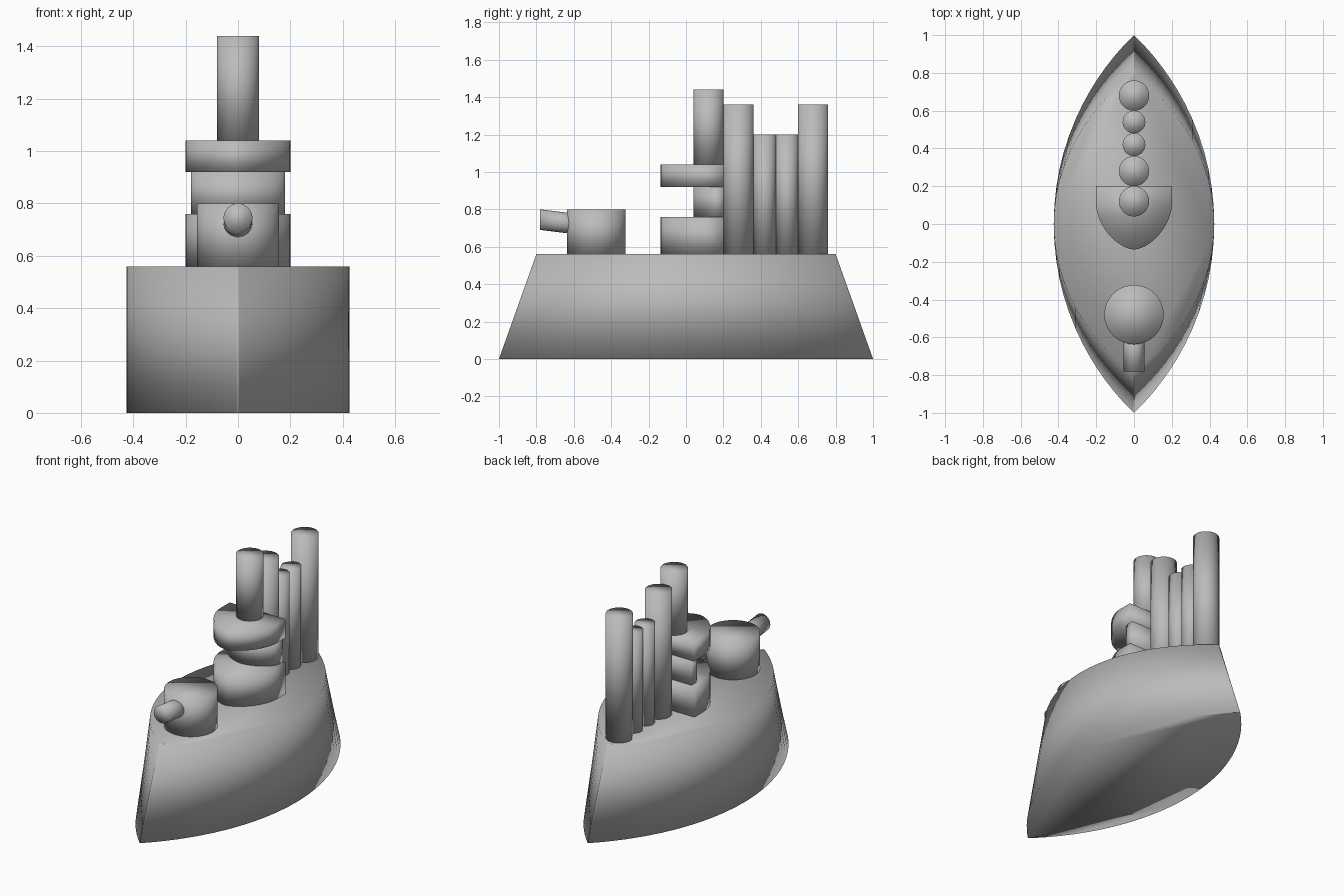
import bpy, bmesh
from math import sin, cos, pi, sqrt

cube = bpy.data.objects.get("Cube")
if cube:
    bpy.data.objects.remove(cube, do_unlink=True)

grey = bpy.data.materials.new("ship_grey")
grey.use_nodes = True
colour = (0.5, 0.5, 0.5, 1)
grey.diffuse_color = colour
grey.node_tree.nodes["Principled BSDF"].inputs["Base Color"].default_value = colour


def loft(name, ring_a, ring_b):
    """Closed, smooth-shaded solid between two matching rings of points."""
    bm = bmesh.new()
    a = [bm.verts.new(p) for p in ring_a]
    b = [bm.verts.new(p) for p in ring_b]
    bm.faces.new(a)
    bm.faces.new(b)
    for i in range(len(a)):
        j = (i + 1) % len(a)
        bm.faces.new((a[i], a[j], b[j], b[i]))
    bmesh.ops.recalc_face_normals(bm, faces=bm.faces)
    mesh = bpy.data.meshes.new(name)
    bm.to_mesh(mesh)
    bm.free()
    mesh.shade_smooth()
    mesh.materials.append(grey)
    obj = bpy.data.objects.new(name, mesh)
    bpy.context.collection.objects.link(obj)
    return obj


def circle(r, n=40):
    return [(r * cos(2 * pi * i / n), r * sin(2 * pi * i / n)) for i in range(n)]


def column(name, y, r, z0, z1):
    loft(name, *[[(u, y + v, z) for u, v in circle(r)] for z in (z0, z1)])


# Hull: pointed oval of two arcs, shorter at the deck than at the waterline
def pointed_oval(length, half_width, z, n=32):
    radius = (1 + half_width ** 2) / (2 * half_width)
    ys = [-cos(pi * i / n) for i in range(n + 1)]
    side = [(sqrt(radius ** 2 - y * y) - radius + half_width, y * length) for y in ys]
    ring = side + [(-x, y) for x, y in side[-2:0:-1]]
    return [(x, y, z) for x, y in ring]


loft("hull", pointed_oval(1, 0.425, 0), pointed_oval(0.8, 0.425, 0.56))


# Bridge tiers: flat back, straight sides and a rounded nose
def tier(name, half_width, shoulder, nose, z0, z1, n=24, power=1.7):
    outline = [(half_width, 0.2)]
    for i in range(n + 1):
        t = pi * i / n
        c = cos(t)
        x = half_width * abs(c) ** (2 / power) * (1 if c >= 0 else -1)
        outline.append((x, shoulder - (shoulder - nose) * abs(sin(t)) ** (2 / power)))
    outline.append((-half_width, 0.2))
    loft(name, *[[(x, y, z) for x, y in outline] for z in (z0, z1)])


tier("bridge_lower", 0.2, 0.1, -0.135, 0.56, 0.76)
tier("bridge_middle", 0.18, 0.16, 0.04, 0.76, 0.92)
tier("bridge_upper", 0.2, 0.1, -0.135, 0.92, 1.04)

# Mast and funnels in a row
column("mast", 0.12, 0.08, 1.04, 1.44)
column("funnel_front", 0.28, 0.08, 0.56, 1.36)
column("funnel_small_front", 0.42, 0.06, 0.56, 1.2)
column("funnel_small_rear", 0.54, 0.06, 0.56, 1.2)
column("funnel_rear", 0.68, 0.08, 0.56, 1.36)

# Gun turret with a slightly raised barrel
column("turret", -0.48, 0.157, 0.56, 0.8)
loft("gun_barrel", *[[(u, y, z + v) for u, v in circle(0.055)]
                     for y, z in ((-0.54, 0.715), (-0.78, 0.745))])
